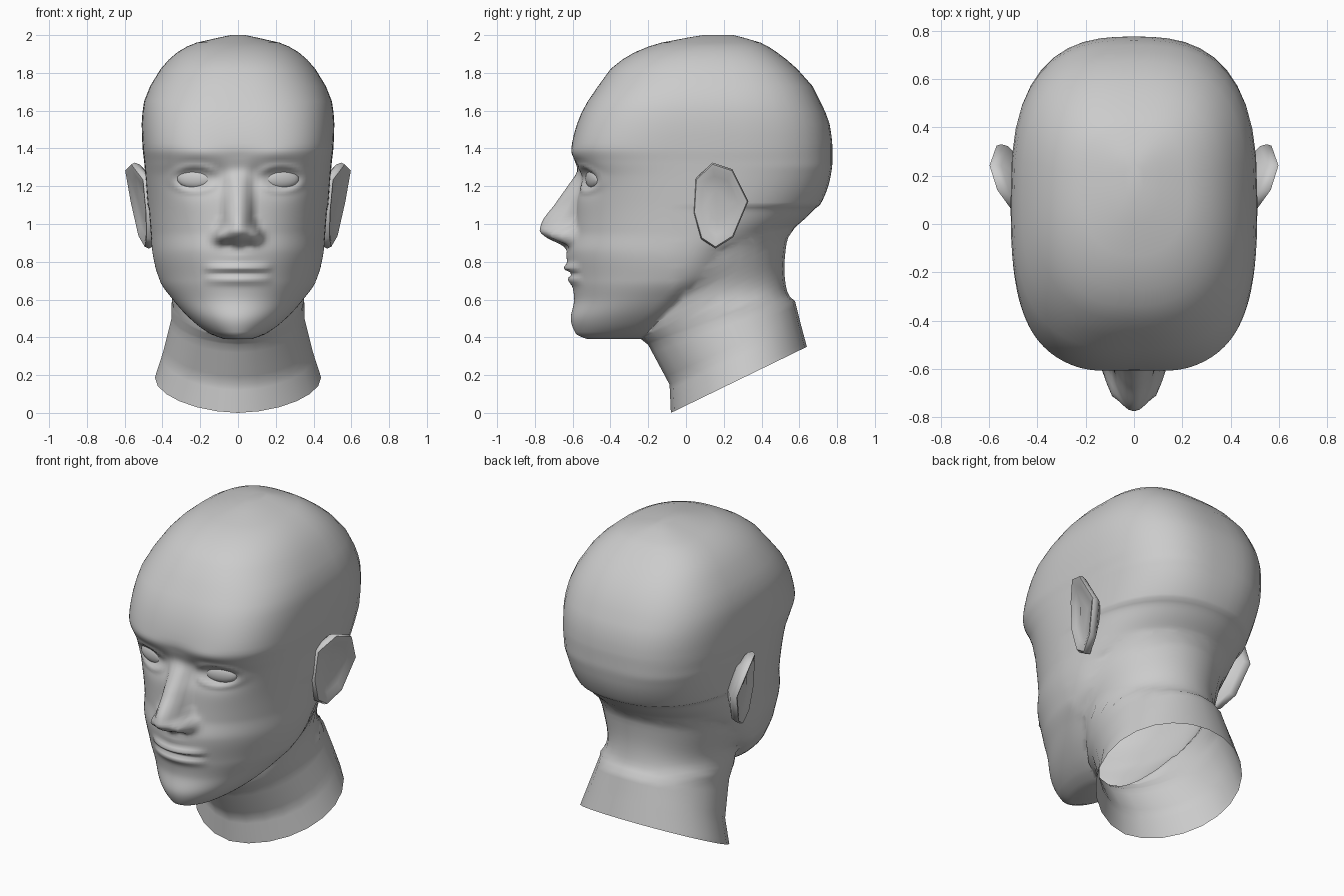
import bpy, bmesh, math
from mathutils import Matrix

if "Cube" in bpy.data.objects:
    bpy.data.objects.remove(bpy.data.objects["Cube"])

# Head sections by height: z, front y, widest y, back y, half width, squareness
HEAD = [
    (.39, -.52, -.36, -.20, .07, 2.0), (.415, -.58, -.32, -.12, .14, 2.0),
    (.50, -.61, -.22, .00, .255, 2.0), (.60, -.592, -.12, .10, .345, 2.0),
    (.70, -.605, -.02, .20, .415, 2.0), (.85, -.62, .04, .33, .457, 2.1),
    (.96, -.595, .08, .56, .467, 2.2), (1.12, -.585, .10, .72, .48, 2.4),
    (1.25, -.58, .10, .765, .49, 2.7), (1.33, -.592, .10, .775, .497, 3.0),
    (1.40, -.605, .10, .775, .505, 3.2), (1.53, -.577, .10, .76, .51, 3.0),
    (1.65, -.52, .10, .71, .497, 2.8), (1.73, -.465, .10, .67, .465, 2.6),
    (1.82, -.40, .12, .59, .41, 2.5), (1.91, -.27, .13, .48, .32, 2.4),
    (1.96, -.13, .14, .395, .22, 2.3), (1.985, .00, .16, .31, .11, 2.2),
    (2.0, .09, .17, .25, .04, 2.1)]
# Nose ridge: z, projection, half width
NOSE = [(.86, 0, .10), (.885, .035, .115), (.93, .14, .125), (.965, .18, .12),
        (1.0, .175, .10), (1.12, .098, .085), (1.26, .02, .075), (1.36, 0, .08)]


def sample(table, z):
    """Monotone cubic interpolation of every column of a table."""
    z = min(max(z, table[0][0]), table[-1][0])
    i = 0
    while i < len(table) - 2 and z > table[i + 1][0]:
        i += 1
    h = table[i + 1][0] - table[i][0]
    t = (z - table[i][0]) / h

    def slope(j, c):
        return (table[j + 1][c] - table[j][c]) / (table[j + 1][0] - table[j][0])

    def tangent(j, c):
        if j == 0:
            return slope(0, c)
        if j == len(table) - 1:
            return slope(j - 1, c)
        a, b = slope(j - 1, c), slope(j, c)
        return 0 if a * b <= 0 else 2 * a * b / (a + b)

    return [(2*t**3 - 3*t*t + 1) * table[i][c] + (t**3 - 2*t*t + t) * h * tangent(i, c)
            + (3*t*t - 2*t**3) * table[i + 1][c] + (t**3 - t*t) * h * tangent(i + 1, c)
            for c in range(1, len(table[0]))]


def bump(x, z, cx, cz, sx, sz):
    return math.exp(-((x - cx) / sx) ** 2 - ((z - cz) / sz) ** 2)


def relief(x, z):
    """How far the facial features stand out of the plain face."""
    x = abs(x)
    d = 0
    if .86 < z < 1.36:
        p, w = sample(NOSE, z)
        d += p * max(0, 1 - (x / w) ** 2)
    d += .055 * bump(x, z, .10, .935, .033, .038)       # nose wings
    d -= .02 * bump(x, z, .05, .885, .03, .014)         # nostrils
    d -= .02 * bump(x, z, 0, 1.29, .07, .05)            # nose bridge
    d -= .045 * bump(x, z, .22, 1.24, .12, .075)        # eye sockets
    d -= .02 * bump(x, z, .10, 1.24, .035, .06)         # inner eye corners
    d += .01 * bump(x, z, .20, 1.37, .12, .04)          # brows
    e = math.hypot((x - .228) / .10, (z - 1.24) / .055)
    d += .012 * math.exp(-((e - 1.2) / .28) ** 2)       # eyelids
    lip = max(0, 1 - (x / .18) ** 2) ** .7
    d += lip * (.032 * bump(0, z, 0, .765, 1, .022) - .016 * bump(0, z, 0, .738, 1, .012)
                + .02 * bump(0, z, 0, .705, 1, .024))   # lips
    d += .014 * bump(x, z, 0, .83, .09, .05)            # upper lip area
    return d


def arc(s, middle, end, n):
    return middle + (end - middle) * max(0, 1 - abs(s) ** n) ** (1 / n)


def face_y(x, z):
    f, c, b, w, n = sample(HEAD, z)
    return arc(x / w, c, f, n) - relief(x, z)


def head_ring(z, front=64, back=22):
    f, c, b, w, n = sample(HEAD, z)
    back_n = 2 + .75 * min(max((z - .95) / .35, 0), 1)
    ring = []
    for i in range(front + 1):
        s = math.sin(math.pi * (i / front - .5))
        ring.append((w * s, arc(s, c, f, n) - relief(w * s, z) * (1 - s ** 8), z))
    for i in range(1, back):
        s = math.sin(math.pi * (.5 - i / back))
        ring.append((w * s, arc(s, c, b, back_n), z))
    return ring


def neck_ring(fy, fz, by, bz, w, count=24):
    ring = []
    for i in range(count):
        a = 2 * math.pi * i / count
        k = ((1 - math.cos(a)) / 2) ** .9
        ring.append((w * math.sin(a), fy + (by - fy) * k, fz + (bz - fz) * k))
    return ring


def make_object(name, bm):
    bmesh.ops.recalc_face_normals(bm, faces=bm.faces[:])
    me = bpy.data.meshes.new(name)
    bm.to_mesh(me)
    bm.free()
    ob = bpy.data.objects.new(name, me)
    bpy.context.collection.objects.link(ob)
    return ob


def loft(name, rings):
    bm = bmesh.new()
    rows = [[bm.verts.new(p) for p in r] for r in rings]
    n = len(rows[0])
    for a, b in zip(rows, rows[1:]):
        for i in range(n):
            j = (i + 1) % n
            bm.faces.new((a[i], a[j], b[j], b[i]))
    bm.faces.new(rows[0])
    bm.faces.new(rows[-1])
    return make_object(name, bm)


def activate(ob):
    bpy.ops.object.select_all(action='DESELECT')
    ob.select_set(True)
    bpy.context.view_layer.objects.active = ob


def smooth(ob, degrees):
    activate(ob)
    bpy.ops.object.shade_smooth_by_angle(angle=math.radians(degrees))


# Head: dense rows through the face, fewer rows over the skull
levels = [.39, .40] + [.415 + .0137 * i for i in range(75)]
levels += [1.47, 1.53, 1.59, 1.65, 1.73, 1.82, 1.87, 1.91, 1.94, 1.96, 1.985, 2.0]
head = loft("head", [head_ring(z) for z in levels])

# Neck: tilted rings (front y, z, back y, z, half width) with rings between
NECK = [(-.08, 0, .64, .35, .44), (-.087, .15, .605, .48, .395),
        (-.20, .36, .57, .62, .352), (-.25, .40, .55, .78, .352),
        (-.25, .60, .574, .96, .405), (-.15, .80, .50, 1.10, .34)]
rings = [[p + (q - p) * k / 5 for p, q in zip(a, b)]
         for a, b in zip(NECK, NECK[1:]) for k in range(5)] + [NECK[-1]]
neck = loft("neck", [neck_ring(*r) for r in rings])

# Fuse the neck to the head and open the bottom
union = head.modifiers.new("union", 'BOOLEAN')
union.operation = 'UNION'
union.solver = 'EXACT'
union.object = neck
activate(head)
bpy.ops.object.modifier_apply(modifier=union.name)
bpy.data.objects.remove(neck)
bm = bmesh.new()
bm.from_mesh(head.data)
base = [f for f in bm.faces
        if all(abs(v.co.z - (v.co.y + .08) * .35 / .72) < 1e-3 for v in f.verts)]
bmesh.ops.delete(bm, geom=base, context='FACES')
# Soften the seam where the skull meets the back of the neck
seam = [v for v in bm.verts if v.co.y > -.05 and .6 < v.co.z < 1.1]
for step in range(12):
    bmesh.ops.smooth_vert(bm, verts=seam, factor=.5,
                          use_axis_x=True, use_axis_y=True, use_axis_z=True)
bm.to_mesh(head.data)
bm.free()
smooth(head, 75)

# Ears: rim outline swept from the root to the inner bowl
RIM = [(.50, .05, 1.24), (.565, .14, 1.325), (.598, .245, 1.29), (.568, .33, 1.12),
       (.525, .25, .93), (.49, .155, .87), (.48, .08, .92), (.483, .04, 1.06)]


def ear_ring(scale, dx, cy=.17, flat=None):
    return [(.53 + (x - .53) * scale + dx if flat is None else flat,
             cy + (y - cy) * scale, 1.1 + (z - 1.1) * scale) for x, y, z in RIM]


ears = loft("ears", [ear_ring(.6, 0, .10, .44), ear_ring(.95, -.045), ear_ring(1, -.018),
                     ear_ring(.96, .002), ear_ring(.86, 0), ear_ring(.68, -.014),
                     ear_ring(.35, -.02)])

# Eyes: flattened balls turned to follow the face
bm = bmesh.new()
place = (Matrix.Translation((.228, face_y(.228, 1.24) + .008, 1.24))
         @ Matrix.Rotation(.28, 4, 'Z') @ Matrix.Diagonal((.098, .03, .052, 1)))
bmesh.ops.create_uvsphere(bm, u_segments=24, v_segments=14, radius=1, matrix=place)
eyes = make_object("eyes", bm)

for part, angle in ((ears, 60), (eyes, 60)):
    smooth(part, angle)
    part.modifiers.new("mirror", 'MIRROR')
